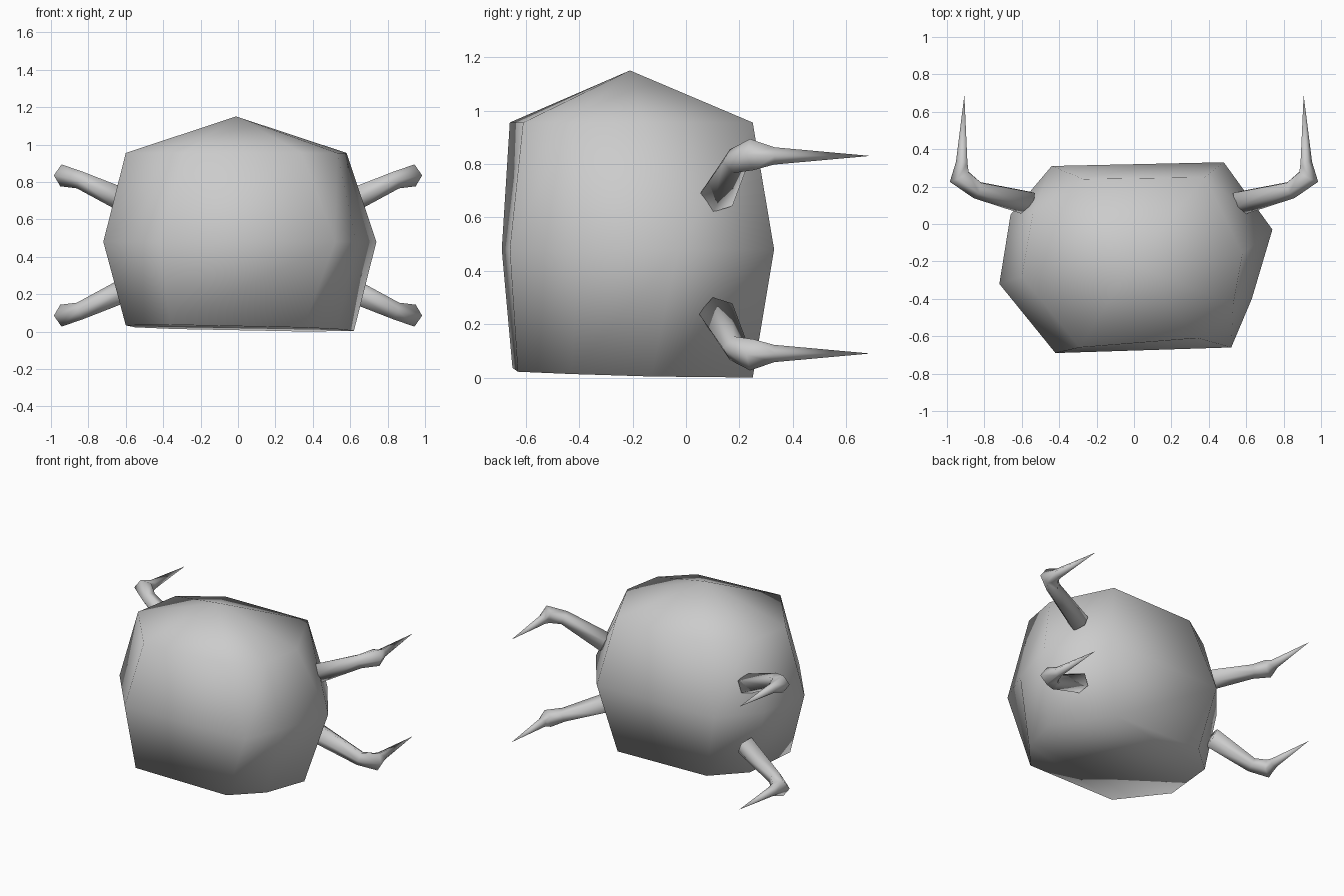
import bpy, bmesh
from math import cos, sin, tau
from mathutils import Vector

cube = bpy.data.objects.get("Cube")
if cube:
    bpy.data.objects.remove(cube, do_unlink=True)

grey = bpy.data.materials.new("plain grey")
grey.use_nodes = True
grey.diffuse_color = (0.6, 0.6, 0.6, 1)
grey.node_tree.nodes["Principled BSDF"].inputs["Base Color"].default_value = grey.diffuse_color


def loft(name, rings, tip=None):
    """Skin a stack of equal point rings, closing the far end with a tip point if given."""
    bm = bmesh.new()
    loops = [[bm.verts.new(p) for p in ring] for ring in rings]
    n = len(loops[0])
    for low, high in zip(loops, loops[1:]):
        for i in range(n):
            j = (i + 1) % n
            bm.faces.new((low[i], low[j], high[j], high[i]))
    bm.faces.new(loops[0][::-1])
    if tip is not None:
        end = bm.verts.new(tip)
        for i in range(n):
            bm.faces.new((loops[-1][i], loops[-1][(i + 1) % n], end))
    bmesh.ops.recalc_face_normals(bm, faces=bm.faces)
    for face in bm.faces:
        face.smooth = True
    mesh = bpy.data.meshes.new(name)
    bm.to_mesh(mesh)
    bm.free()
    mesh.materials.append(grey)
    obj = bpy.data.objects.new(name, mesh)
    bpy.context.collection.objects.link(obj)
    return obj


# Body: three uneven octagons under a peaked top, on a slightly tilted base
base = [(-.36, -.65), (.35, -.63), (.53, -.43), (.62, -.13), (.37, .25), (-.34, .25), (-.55, .06), (-.6, -.33)]
waist = [(-.42, -.69), (.52, -.66), (.63, -.4), (.74, -.03), (.48, .33), (-.44, .31), (-.66, .05), (-.72, -.32)]
shoulder = [(-.29, -.66), (.34, -.61), (.53, -.43), (.58, -.16), (.38, .25), (-.27, .24), (-.54, .06), (-.6, -.28)]
loft("body", [
    [(x, y, max(0, .018 - .02 * x - .025 * (y + .2))) for x, y in base],
    [(x, y, .48) for x, y in waist],
    [(x, y, .955) for x, y in shoulder],
], tip=(-.01, -.21, 1.15))

# Claw path: thick upper arm, swollen elbow, then a long spike; heights are from MIDDLE
MIDDLE = .46
path = [((.56, .115, .22), .07), ((.84, .185, .35), .05), ((.93, .255, .375), .062), ((.918, .33, .37), .034)]
spike_tip = Vector((.907, .69, .37))
SIDES = 5


def claw_rings():
    points = [Vector(p) for p, r in path] + [spike_tip]
    rings = []
    for k, (p, r) in enumerate(path):
        before = points[max(k - 1, 0)]
        along = (points[k + 1] - before).normalized()
        side = along.cross(Vector((0, 0, 1))).normalized()
        up = side.cross(along)
        rings.append([points[k] + r * (cos(tau * i / SIDES) * side + sin(tau * i / SIDES) * up)
                      for i in range(SIDES)])
    return rings


# Four claws, mirrored left to right and top to bottom
for side_name, sx in (("left", 1), ("right", -1)):
    for level, sz in (("upper", 1), ("lower", -1)):
        def place(p):
            return (sx * p.x, p.y, MIDDLE + sz * p.z)
        loft(f"{level}_{side_name}_claw", [[place(p) for p in ring] for ring in claw_rings()],
             tip=place(spike_tip))
